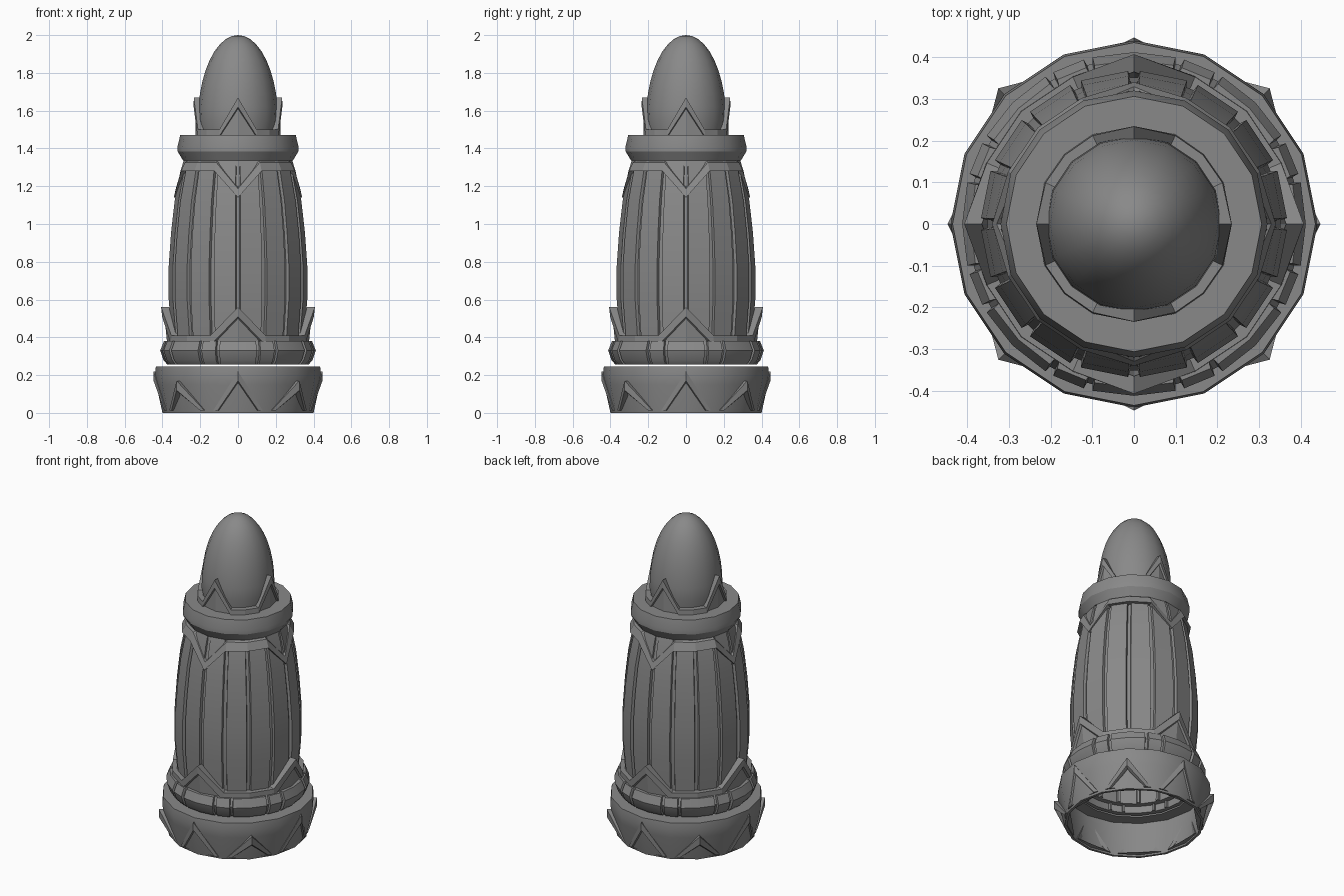
import bpy, bmesh, math

cube = bpy.data.objects.get("Cube")
if cube:
    bpy.data.objects.remove(cube, do_unlink=True)

stone = bpy.data.materials.new("stone_grey")
stone.use_nodes = True
stone.diffuse_color = (0.25, 0.25, 0.25, 1)
bsdf = next(n for n in stone.node_tree.nodes if n.type == "BSDF_PRINCIPLED")
bsdf.inputs["Base Color"].default_value = (0.25, 0.25, 0.25, 1)


def loft(name, loops, closed=True, smooth=30):
    """Skin loops of (degrees, radius, height); closed joins the last loop to the first."""
    bm = bmesh.new()
    rows = []
    for loop in loops:
        rows.append([bm.verts.new((r * math.sin(math.radians(a)), -r * math.cos(math.radians(a)), z))
                     for a, r, z in loop])
    pairs = list(zip(rows, rows[1:]))
    if closed:
        pairs.append((rows[-1], rows[0]))
    for low, high in pairs:
        for i in range(len(low)):
            j = (i + 1) % len(low)
            bm.faces.new((low[i], low[j], high[j], high[i]))
    bmesh.ops.remove_doubles(bm, verts=bm.verts, dist=0.0001)
    bmesh.ops.recalc_face_normals(bm, faces=bm.faces)
    mesh = bpy.data.meshes.new(name)
    bm.to_mesh(mesh)
    bm.free()
    mesh.materials.append(stone)
    obj = bpy.data.objects.new(name, mesh)
    bpy.context.collection.objects.link(obj)
    bpy.ops.object.select_all(action="DESELECT")
    obj.select_set(True)
    bpy.context.view_layer.objects.active = obj
    bpy.ops.object.shade_smooth_by_angle(angle=math.radians(smooth))
    return obj


def turned(name, profile, pattern, period, closed=True, smooth=30):
    """Profile of (radius, height) turned round a repeating (angle, radius change) outline."""
    outline = [(k * period + a, d) for k in range(round(360 / period)) for a, d in pattern]
    return loft(name, [[(a, r + d, z) for a, d in outline] for r, z in profile], closed, smooth)


def crown(name, foot, peak, flat, period, angles, trim, raised, thick=0.03):
    """Pointed collar: foot, peak and flat are (radius, height); the edge carries a raised trim."""
    def edge(inset, offset):
        loop = []
        for k in range(round(360 / period)):
            for a in angles:
                r, z = peak if a == 0 else flat
                # slide back from the tip along the slope toward the foot
                t = inset / abs(z - foot[1])
                t = min(t, 0.9)
                loop.append((k * period + a, r + (foot[0] - r) * t + offset, z + (foot[1] - z) * t))
        return loop

    def base(offset):
        return [(a, foot[0] + offset, foot[1]) for a, _, _ in edge(0, 0)]

    return loft(name, [base(-thick), base(0), edge(trim, 0), edge(trim * 0.85, raised),
                       edge(0, raised), edge(0, -thick)], smooth=15)


# Hollow pedestal with an inward lip
plain = [(0, 0)]
turned("pedestal", [(0.40, 0), (0.433, 0.15), (0.44, 0.2), (0.435, 0.245), (0.34, 0.245),
                    (0.34, 0.235), (0.415, 0.235), (0.385, 0)], plain, 22.5)

# Raised chevrons around the pedestal, tall at the sides and corners
for name, turn, top in (("pedestal_chevron", 0, (0.447, 0.22)), ("pedestal_corner_chevron", 45, (0.46, 0.17))):
    for k in range(4):
        mid = turn + 90 * k
        def arch(drop, lift):
            side = [(0.405 + lift, 0.012), (top[0] + lift, top[1] - drop), (0.405 + lift, 0.012)]
            spread = 19 - drop * 70
            return [(mid + s * spread, r, z) for s, (r, z) in zip((-1, 0, 1), side)]
        loft(f"{name}_{k + 1}", [arch(0, -0.03), arch(0, 0), arch(0.05, 0), arch(0.06, -0.012),
                                 arch(0.06, -0.03)])

# Lower ring with paired grooves
cut = -0.015
grooves = [(0, 0)]
for start in (14, 28):
    grooves += [(start, 0), (start + 0.5, cut), (start + 2.5, cut), (start + 3, 0)]
turned("lower_ring", [(0.375, 0.257), (0.395, 0.28), (0.412, 0.33), (0.392, 0.38), (0.33, 0.38),
                      (0.33, 0.257)], grooves, 45)

# Fluted body, hollow inside
flutes = [(-1.5, -0.016), (1.5, -0.016), (2.2, 0), (20.3, 0)]
turned("fluted_body", [(0.345, 0.3), (0.352, 0.42), (0.367, 0.6), (0.367, 0.78), (0.355, 0.95),
                       (0.336, 1.12), (0.305, 1.28), (0.28, 1.36), (0.23, 1.36), (0.26, 1.2),
                       (0.31, 0.8), (0.3, 0.3)], flutes, 22.5, smooth=20)

# Pointed collars at both ends of the body
quarter = (0, 22.5, 45, 67.5)
crown("lower_collar", (0.372, 0.34), (0.395, 0.56), (0.37, 0.41), 90, quarter, 0.06, 0.012)
crown("upper_collar", (0.28, 1.35), (0.328, 1.14), (0.315, 1.28), 90, quarter, 0.055, 0.012)

# Upper ring
turned("upper_ring", [(0.29, 1.335), (0.32, 1.385), (0.32, 1.41), (0.306, 1.47), (0.19, 1.47),
                      (0.19, 1.335)], plain, 22.5)

# Small crown holding the dome
crown("dome_crown", (0.225, 1.46), (0.222, 1.67), (0.222, 1.5), 90, (0, 25, 45, 65), 0.06, 0.012, 0.022)

# Smooth egg-shaped dome
dome = []
for i in range(11):
    t = math.radians(9 * i)
    dome.append((0.212 * math.cos(t), 1.55 + 0.45 * math.sin(t)))
turned("dome", [(0.19, 1.44)] + dome, plain, 22.5, closed=False, smooth=40)
